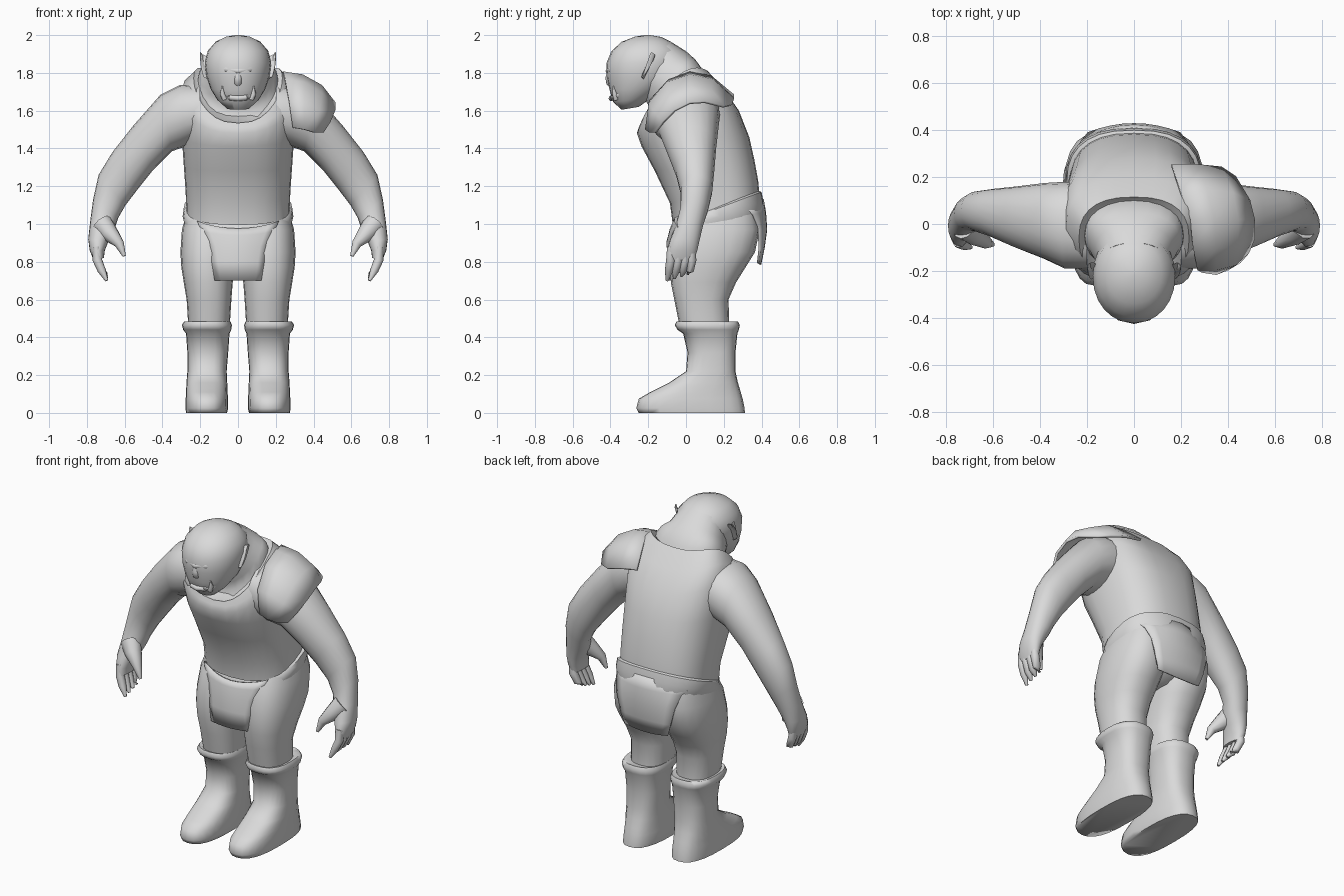
import bpy, bmesh, math
from mathutils import Vector as V

grey = bpy.data.materials.new("plain_grey")
grey.diffuse_color = (0.7, 0.7, 0.7, 1)


def finish(name, bm, angle=50):
    bmesh.ops.recalc_face_normals(bm, faces=bm.faces)
    me = bpy.data.meshes.new(name)
    bm.to_mesh(me)
    bm.free()
    me.materials.append(grey)
    me.shade_smooth()
    me.set_sharp_from_angle(angle=math.radians(angle))
    ob = bpy.data.objects.new(name, me)
    bpy.context.collection.objects.link(ob)
    return ob


def loft(name, rings, n=20, power=0.85, angle=50):
    """Skin over rings given as (centre, half axis, half axis, side lift)."""
    bm = bmesh.new()
    rows = []
    for c, u, v, lift in rings:
        row = []
        for k in range(n):
            a = 2 * math.pi * k / n
            s, t = math.cos(a), math.sin(a)
            p = c + u * math.copysign(abs(s) ** power, s) + v * math.copysign(abs(t) ** power, t)
            p.z += lift * s * s
            row.append(bm.verts.new(p))
        rows.append(row)
    for a, b in zip(rows, rows[1:]):
        for k in range(n):
            bm.faces.new((a[k], a[(k + 1) % n], b[(k + 1) % n], b[k]))
    bm.faces.new(rows[0])
    bm.faces.new(rows[-1])
    return finish(name, bm, angle)


def body(fy, fz, by, bz, rx, lift=0):
    """Ring from its front point, back point and half width."""
    f, b = V((0, fy, fz)), V((0, by, bz))
    return (f + b) / 2, V((rx, 0, 0)), (b - f) / 2, lift


def limb(s, ox, oz, ix, iz, y0, y1):
    """Ring from its outer point, inner point and depth range."""
    o, i = V((s * ox, 0, oz)), V((s * ix, 0, iz))
    return (o + i) / 2 + V((0, (y0 + y1) / 2, 0)), (o - i) / 2, V((0, (y1 - y0) / 2, 0)), 0


def level(s, z, x0, x1, y0, y1):
    return limb(s, x1, z, x0, z, y0, y1)


def tube(name, pts, n=8):
    """Tapered tube through (x, y, z, radius) points."""
    rings = []
    for k, p in enumerate(pts):
        a, b = V(pts[max(k - 1, 0)][:3]), V(pts[min(k + 1, len(pts) - 1)][:3])
        d = (b - a).normalized()
        u = d.orthogonal().normalized()
        rings.append((V(p[:3]), u * p[3], d.cross(u) * p[3], 0))
    return loft(name, rings, n, 1)


def sheet(name, rows, thick):
    """Thick plate through a grid of points."""
    bm = bmesh.new()
    g = [[bm.verts.new(p) for p in r] for r in rows]
    for a, b in zip(g, g[1:]):
        for k in range(len(a) - 1):
            bm.faces.new((a[k], a[k + 1], b[k + 1], b[k]))
    ob = finish(name, bm)
    sol = ob.modifiers.new("thickness", "SOLIDIFY")
    sol.thickness, sol.offset = thick, 0
    return ob


# Tunic with a slanted hem and scooped neckline
loft("tunic", [body(-.04, 1.02, .365, 1.18, .25), body(-.07, .995, .388, 1.165, .275),
               body(-.085, 1.11, .382, 1.23, .277), body(-.165, 1.28, .362, 1.34, .287),
               body(-.235, 1.41, .335, 1.46, .297, .02), body(-.26, 1.48, .28, 1.6, .31, .11),
               body(-.25, 1.51, .2, 1.715, .29, .12),
               body(-.24, 1.535, .115, 1.81, .235, .1), body(-.22, 1.53, .1, 1.79, .21, .09)], 28, .8, 60)

# Neck and hump
loft("neck", [body(-.21, 1.54, .12, 1.74, .215, .08), body(-.195, 1.58, .09, 1.815, .21, .08),
              body(-.2, 1.63, .05, 1.87, .195, .05), body(-.24, 1.7, .0, 1.915, .17),
              body(-.25, 1.8, -.08, 1.965, .14)], 24, .9)

# Head
loft("head", [body(-.34, 1.605, -.25, 1.62, .06), body(-.385, 1.645, -.18, 1.67, .11),
              body(-.405, 1.71, -.1, 1.72, .145), body(-.42, 1.78, -.04, 1.78, .167),
              body(-.422, 1.85, -.02, 1.86, .176), body(-.395, 1.915, -.03, 1.92, .16),
              body(-.34, 1.965, -.08, 1.965, .118), body(-.27, 1.992, -.13, 1.99, .065),
              body(-.22, 2.0, -.19, 2.0, .015)], 24, .95)

# Brow, nose and mouth
tube("brow", [(-.12, -.338, 1.815, .012), (-.06, -.395, 1.82, .018), (0, -.41, 1.81, .016),
              (.06, -.395, 1.82, .018), (.12, -.338, 1.815, .012)])
tube("nose", [(0, -.402, 1.81, .014), (0, -.405, 1.775, .022), (0, -.4, 1.745, .022), (0, -.39, 1.73, .01)])
tube("lower_lip", [(.1 * math.sin(t), -.305 - .09 * math.cos(t), 1.71 - .045 * math.cos(t), .015)
                   for t in [math.radians(d) for d in range(-75, 76, 25)]])

# Hips with a belt band
loft("hip_cloth", [body(-.03, 1.02, .37, 1.18, .26), body(-.05, 1.0, .4, 1.17, .287),
                   body(-.06, .96, .41, 1.12, .293), body(-.075, .88, .415, 1.0, .262),
                   body(-.04, .83, .36, .88, .13), body(.06, .79, .26, .82, .05)], 28, .8)


# Hanging cloth, front and back
def flap(name, rows):
    sheet(name, [[(w * k / 4, y + bend * (w * k / 4) ** 2, z + rise * (k / 4) ** 2) for k in range(-4, 5)]
                 for z, y, w, rise, bend in rows], .012)


flap("front_flap", [(.975, -.07, .215, .04, 1.2), (.94, -.08, .19, .02, 1.2), (.88, -.092, .155, 0, 1.3),
                    (.8, -.1, .138, 0, 1.4), (.7, -.1, .122, 0, 1.4)])
flap("back_flap", [(1.13, .406, .25, -.04, -1.6), (1.06, .418, .22, -.01, -1.3), (.97, .424, .195, 0, -1),
                   (.87, .41, .17, 0, -.7), (.785, .392, .145, .01, -.5)])

for s, side in ((1, "left"), (-1, "right")):
    # Leg
    loft(side + "_leg", [level(s, *r) for r in (
        (1.08, .01, .265, .01, .37), (.97, 0, .297, -.05, .39), (.85, .004, .305, -.078, .365),
        (.77, .015, .3, -.084, .315), (.69, .028, .287, -.08, .265), (.6, .035, .272, -.062, .225),
        (.44, .045, .262, -.03, .23))], 20, .85)
    # Boot with a flared cuff
    loft(side + "_boot", [level(s, *r) for r in (
        (0, .058, .275, -.25, .312), (.025, .052, .278, -.263, .31), (.075, .053, .277, -.25, .3),
        (.11, .055, .275, -.19, .29), (.16, .057, .273, -.09, .275), (.22, .06, .268, 0, .262),
        (.32, .052, .268, .008, .262), (.42, .045, .275, -.015, .272), (.44, .036, .29, -.045, .28),
        (.465, .032, .297, -.06, .285), (.485, .04, .285, -.05, .275), (.475, .06, .255, -.02, .24))],
        24, .78, 75)
    # Arm and palm
    loft(side + "_arm", [limb(s, *r) for r in (
        (.2, 1.74, .2, 1.45, -.19, .17), (.31, 1.735, .28, 1.41, -.19, .18), (.41, 1.685, .35, 1.385, -.15, .175),
        (.555, 1.52, .45, 1.285, -.1, .16), (.665, 1.38, .53, 1.185, -.055, .15),
        (.738, 1.26, .595, 1.1, -.03, .14), (.767, 1.13, .635, 1.03, -.03, .118),
        (.783, 1.01, .655, .97, -.055, .09), (.793, .92, .685, .91, -.085, .072),
        (.785, .86, .705, .86, -.1, .06), (.765, .81, .71, .82, -.1, .045))], 20, .92)
    # Fingers and thumb
    for k, y in enumerate((-.08, -.042, -.004, .03)):
        tip = .7 + .012 * k
        tube(f"{side}_finger_{k + 1}", [(s * .75, y, .88, .02), (s * .745, y, .81, .025),
                                       (s * .722, y - .01, .755, .022), (s * .695, y - .02, tip, .008)])
    tube(side + "_thumb", [(s * .72, -.01, 1.0, .06), (s * .68, -.045, .95, .048),
                           (s * .628, -.08, .895, .026), (s * .602, -.088, .83, .009)], 10)
    # Pointed ear
    loft(side + "_ear", [(V((s * .15, -.2, 1.82)), V((.014, 0, 0)), V((0, .025, .06)), 0),
                         (V((s * .178, -.2, 1.835)), V((.014, .01, 0)), V((0, .035, .06)), 0),
                         (V((s * .192, -.19, 1.865)), V((.008, 0, 0)), V((0, .025, .035)), 0),
                         (V((s * .198, -.185, 1.908)), V((.002, 0, 0)), V((0, .003, .003)), 0)], 10, 1)
    # Tusk and eye
    tube(side + "_tusk", [(s * .07, -.37, 1.66, .014), (s * .083, -.378, 1.69, .013),
                          (s * .083, -.385, 1.73, .003)])
    tube(side + "_eye", [(s * .045, -.4, 1.795, .006), (s * .07, -.388, 1.795, .012),
                         (s * .095, -.366, 1.797, .006)])

# Single shoulder guard, from the collar edge to the outer rim
sheet("shoulder_guard", [
    [(.29, -.2, 1.51), (.27, -.19, 1.65), (.25, -.09, 1.76), (.24, .02, 1.8), (.2, .13, 1.78), (.16, .25, 1.68)],
    [(.35, -.21, 1.5), (.35, -.19, 1.64), (.35, -.1, 1.745), (.34, .02, 1.785), (.31, .14, 1.76), (.27, .25, 1.66)],
    [(.4, -.19, 1.485), (.43, -.17, 1.6), (.44, -.09, 1.69), (.44, .02, 1.73), (.42, .13, 1.71), (.37, .24, 1.63)],
    [(.45, -.16, 1.485), (.485, -.12, 1.54), (.51, -.06, 1.6), (.51, .02, 1.64), (.49, .1, 1.645), (.43, .2, 1.62)],
], .015)
